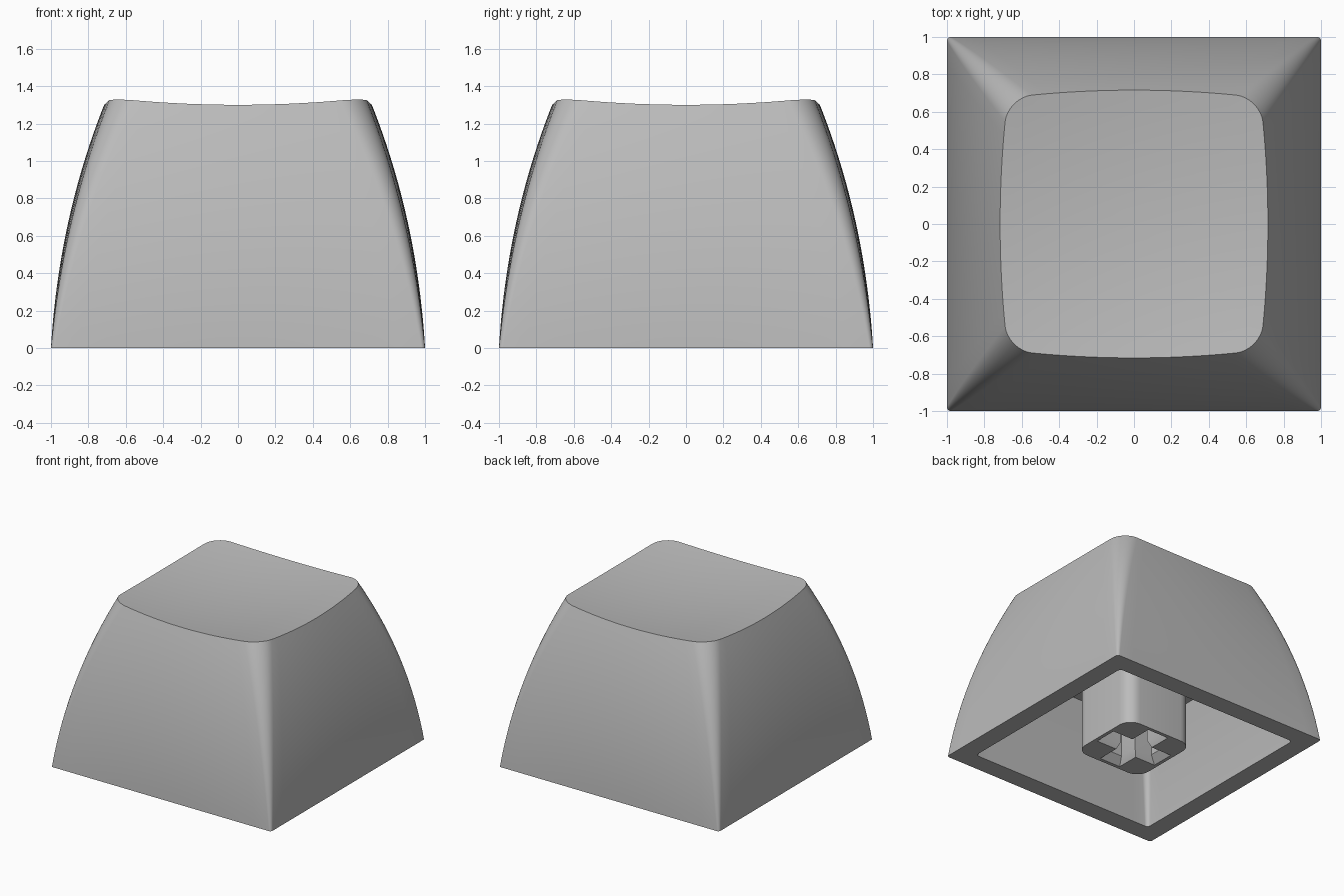
import bpy
import bmesh
from math import cos, sin, pi, radians

cube = bpy.data.objects.get("Cube")
if cube:
    bpy.data.objects.remove(cube, do_unlink=True)

grey = bpy.data.materials.new("plain grey")
grey.use_nodes = True
colour = (0.5, 0.5, 0.5, 1)
grey.diffuse_color = colour
grey.node_tree.nodes["Principled BSDF"].inputs["Base Color"].default_value = colour


def rounded_square(half, radius, bulge=0.0, side_steps=16, arc_steps=8):
    """Square outline with round corners and sides bowed outward by a ratio."""
    h = half / (1 + bulge)
    inner = h - radius
    points = []
    for quarter in range(4):
        c, s = cos(quarter * pi / 2), sin(quarter * pi / 2)
        side = [(h, -inner + 2 * inner * i / side_steps) for i in range(side_steps)]
        arc = [(inner + radius * cos(a), inner + radius * sin(a))
               for a in (pi / 2 * i / arc_steps for i in range(arc_steps))]
        for x, y in side + arc:
            x, y = (x * (1 + bulge * (1 - (y / h) ** 2)),
                    y * (1 + bulge * (1 - (x / h) ** 2)))
            points.append((x * c - y * s, x * s + y * c))
    return points


def loft(name, rings, cap_start=True, cap_end=True):
    """Skin a stack of equal-length rings of 3D points."""
    bm = bmesh.new()
    loops = [[bm.verts.new(p) for p in ring] for ring in rings]
    for low, high in zip(loops, loops[1:]):
        for i in range(len(low)):
            j = (i + 1) % len(low)
            bm.faces.new((low[i], low[j], high[j], high[i]))
    if cap_start:
        bm.faces.new(loops[0][::-1])
    if cap_end:
        bm.faces.new(loops[-1])
    bmesh.ops.recalc_face_normals(bm, faces=bm.faces)
    mesh = bpy.data.meshes.new(name)
    bm.to_mesh(mesh)
    bm.free()
    obj = bpy.data.objects.new(name, mesh)
    bpy.context.collection.objects.link(obj)
    mesh.materials.append(grey)
    return obj


def activate(obj):
    bpy.ops.object.select_all(action='DESELECT')
    obj.select_set(True)
    bpy.context.view_layer.objects.active = obj


def smooth(obj):
    activate(obj)
    bpy.ops.object.shade_smooth_by_angle(angle=radians(30))


def wall_half(z):
    return 1 - 0.06 * z - 0.122 * z * z


def dish(x, y):
    return 1.254 + 0.09 * (x * x + y * y)


# Keycap shell: hollow inside, bottom rim, curved walls, dished top
rings = []
ceiling, wall, steps = 0.77, 0.155, 24
for i in range(8, -1, -1):
    z = ceiling * i / 8
    rings.append([(x, y, z) for x, y in rounded_square(wall_half(z) - wall, 0.03 + 0.03 * i / 8)])
for i in range(steps + 1):
    f = i / steps
    outline = rounded_square(wall_half(1.3 * f), 0.02 + 0.11 * f, 0.06 * f)
    rings.append([(x, y, f * dish(x, y)) for x, y in outline])
for i in range(1, 12):
    s = 1 - i / 12
    rings.append([(x * s, y * s, dish(x * s, y * s)) for x, y in outline])
smooth(loft("keycap_shell", rings))

# Stem: rounded square post hanging from the ceiling
post = rounded_square(0.31, 0.11, side_steps=1)
stem = loft("stem", [[(x, y, z) for x, y in post] for z in (0, ceiling + 0.02)])


# Cross socket with a flared mouth, cut into the stem
def cross(length, width, z):
    arm = [(length, -width), (length, width), (width, width)]
    turns = [(1, 0), (0, 1), (-1, 0), (0, -1)]
    return [(x * c - y * s, x * s + y * c, z) for c, s in turns for x, y in arm]


cutter = loft("socket_cutter", [cross(0.29, 0.1, -0.01), cross(0.23, 0.07, 0.06),
                                cross(0.23, 0.07, 0.45)])
cutter.hide_render = True
cut = stem.modifiers.new("socket", 'BOOLEAN')
cut.operation = 'DIFFERENCE'
cut.solver = 'EXACT'
cut.object = cutter
activate(stem)
bpy.ops.object.modifier_apply(modifier=cut.name)
bpy.data.objects.remove(cutter, do_unlink=True)
smooth(stem)
